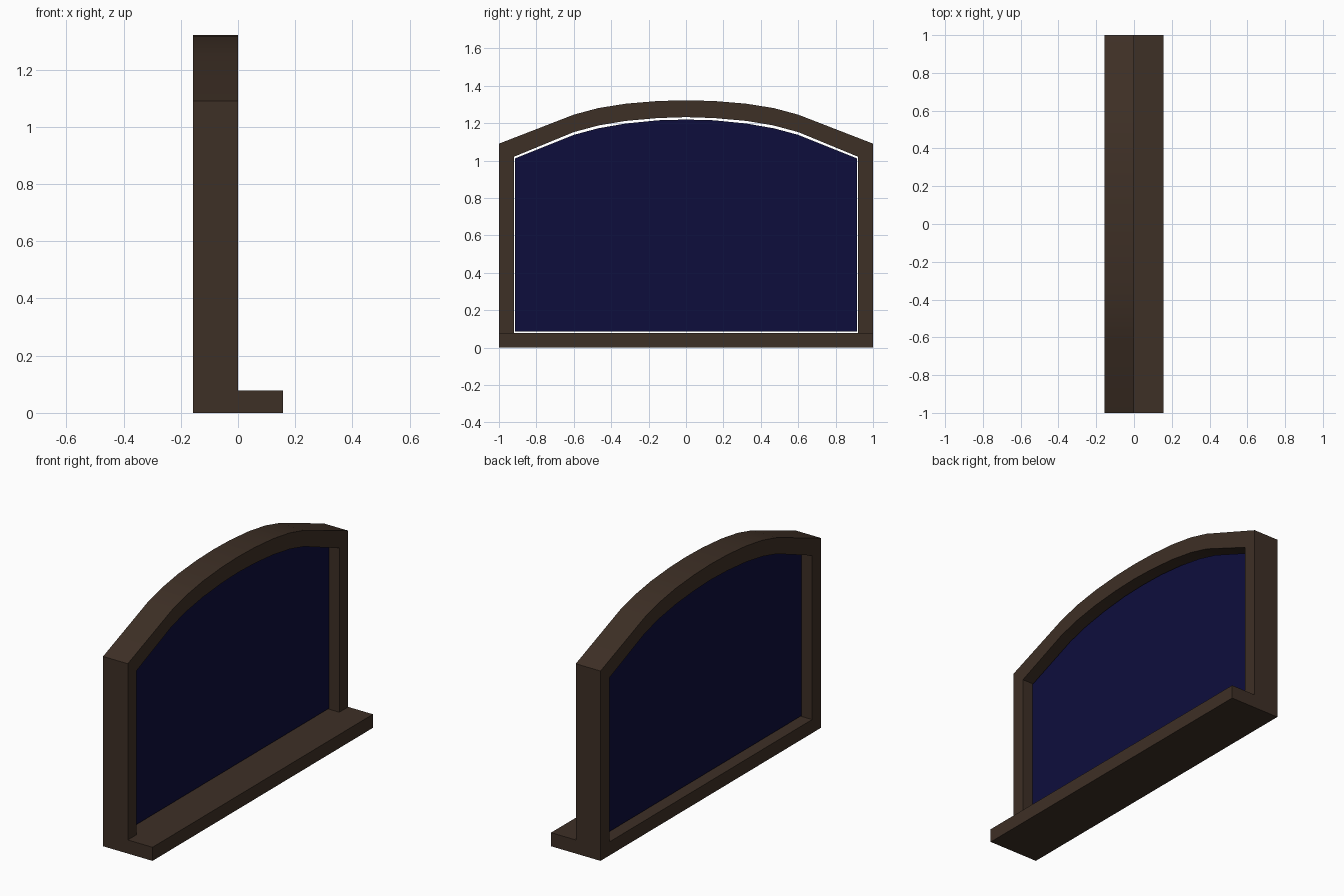
import bpy
import bmesh

cube = bpy.data.objects.get("Cube")
if cube:
    bpy.data.objects.remove(cube, do_unlink=True)

DEPTH = 0.157      # frame depth, and how far the sill projects
SILL_TOP = 0.078


def make_material(name, rgb):
    mat = bpy.data.materials.new(name)
    mat.use_nodes = True
    mat.diffuse_color = (*rgb, 1)
    mat.node_tree.nodes["Principled BSDF"].inputs["Base Color"].default_value = (*rgb, 1)
    return mat


wood = make_material("dark brown wood", (0.048, 0.029, 0.019))
blue = make_material("deep blue glass", (0.004, 0.004, 0.046))


def mirrored(half):
    """Half arch from crown to +y end, returned as the full arch from -y to +y."""
    return [(-y, z) for y, z in reversed(half[1:])] + half


def extrude_profile(name, outline, x0, x1, mat):
    """Extrude a (y, z) outline along x into a closed solid."""
    bm = bmesh.new()
    face = bm.faces.new([bm.verts.new((x0, y, z)) for y, z in outline])
    result = bmesh.ops.extrude_face_region(bm, geom=[face])
    moved = [g for g in result["geom"] if isinstance(g, bmesh.types.BMVert)]
    bmesh.ops.translate(bm, verts=moved, vec=(x1 - x0, 0, 0))
    bmesh.ops.recalc_face_normals(bm, faces=bm.faces)
    mesh = bpy.data.meshes.new(name)
    bm.to_mesh(mesh)
    bm.free()
    mesh.materials.append(mat)
    obj = bpy.data.objects.new(name, mesh)
    bpy.context.collection.objects.link(obj)
    bpy.ops.object.select_all(action="DESELECT")
    obj.select_set(True)
    bpy.context.view_layer.objects.active = obj
    bpy.ops.object.shade_smooth_by_angle(angle=0.5)
    return obj


# Arch curves, crown first
outer = mirrored([(0, 1.322), (0.15, 1.318), (0.32, 1.304), (0.47, 1.28), (0.6, 1.245), (1, 1.09)])
inner = mirrored([(0, 1.232), (0.15, 1.227), (0.32, 1.212), (0.47, 1.187), (0.6, 1.152), (0.92, 1.02)])
pane = mirrored([(0, 1.219), (0.15, 1.215), (0.32, 1.198), (0.47, 1.172), (0.6, 1.137), (0.913, 1.012)])

# Jambs and arched head as one frame
extrude_profile(
    "arched_frame",
    [(-1, SILL_TOP)] + outer + [(1, SILL_TOP), (0.92, SILL_TOP)] + inner[::-1] + [(-0.92, SILL_TOP)],
    -DEPTH, 0, wood)

# Projecting sill under the frame
extrude_profile("sill", [(-1, 0), (1, 0), (1, SILL_TOP), (-1, SILL_TOP)], -DEPTH, DEPTH, wood)

# Glass pane, slightly smaller than the opening
extrude_profile("glass_pane", [(-0.913, 0.086)] + pane + [(0.913, 0.086)], -0.094, -0.062, blue)
